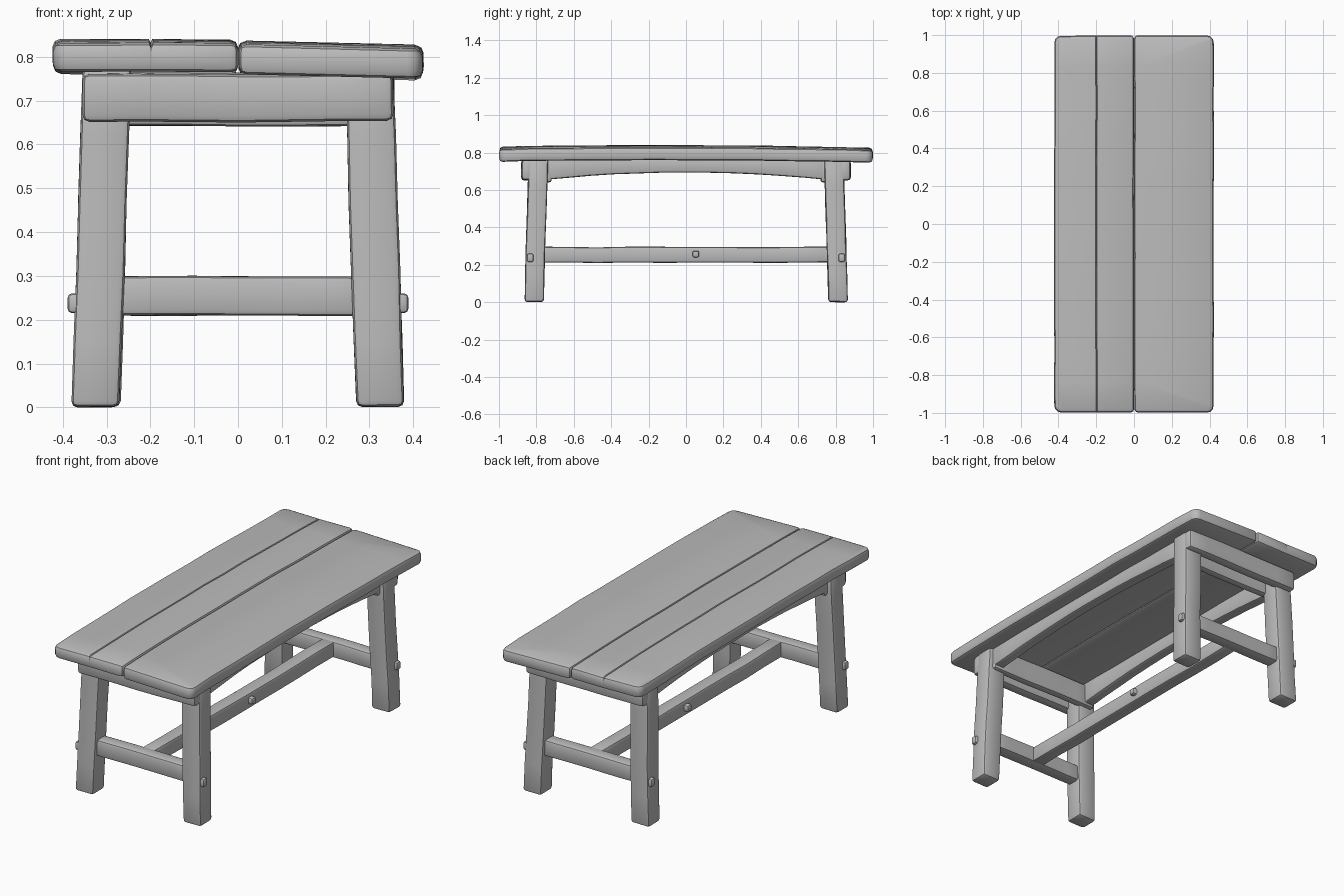
import bpy, bmesh
from mathutils import Vector, noise

cube = bpy.data.objects.get("Cube")
if cube:
    bpy.data.objects.remove(cube, do_unlink=True)

# One plain grey for the whole bench
GREY = (0.5, 0.5, 0.5, 1)
mat = bpy.data.materials.new("worn grey")
mat.use_nodes = True
mat.diffuse_color = GREY
mat.node_tree.nodes["Principled BSDF"].inputs["Base Color"].default_value = GREY


def slice_at(bm, axis, value):
    normal = Vector((0, 0, 0))
    normal[axis] = 1
    bmesh.ops.bisect_plane(bm, geom=bm.verts[:] + bm.edges[:] + bm.faces[:],
                           plane_co=normal * value, plane_no=normal)


def timber(name, low, high, bevel=0.012, axis=1, cuts=6, corner_x=0, crack=None, warp=None, rough=0.004):
    """Hewn beam between two corners, sliced along an axis and bent by warp."""
    low, high = Vector(low), Vector(high)
    bm = bmesh.new()
    bmesh.ops.create_cube(bm, size=1)
    for v in bm.verts:
        v.co = (low + high) / 2 + v.co * (high - low)
    # Rounded outer corners in plan
    if corner_x:
        ends = [e for e in bm.edges if all(abs(v.co.x - corner_x) < 0.001 for v in e.verts)
                and abs(e.verts[0].co.y - e.verts[1].co.y) < 0.001]
        bmesh.ops.bevel(bm, geom=ends, offset=0.035, segments=3, profile=0.5, affect='EDGES')
    sharp = [e for e in bm.edges if e.calc_face_angle(0) > 0.8 or
             (corner_x and abs(e.verts[0].co.z - e.verts[1].co.z) < 0.001)]
    bmesh.ops.bevel(bm, geom=sharp, offset=bevel, segments=2, profile=0.5, affect='EDGES')
    for i in range(1, cuts):
        slice_at(bm, axis, low[axis] + (high[axis] - low[axis]) * i / cuts)
    # Split in the board surface
    if crack is not None:
        for x in (crack - 0.004, crack, crack + 0.004):
            slice_at(bm, 0, x)
        for v in bm.verts:
            if abs(v.co.x - crack) < 0.001 and v.co.z > high.z - 0.01:
                v.co.z -= 0.008
    for v in bm.verts:
        if warp:
            v.co = warp(v.co.copy())
        v.co += noise.noise_vector(v.co * 4) * rough
    bmesh.ops.recalc_face_normals(bm, faces=bm.faces)
    mesh = bpy.data.meshes.new(name)
    bm.to_mesh(mesh)
    bm.free()
    mesh.materials.append(mat)
    ob = bpy.data.objects.new(name, mesh)
    bpy.context.collection.objects.link(ob)
    bpy.ops.object.select_all(action='DESELECT')
    ob.select_set(True)
    bpy.context.view_layer.objects.active = ob
    bpy.ops.object.shade_smooth_by_angle(angle=0.6)
    return ob


# Seat planks, slightly bowed along their length
def bow(p):
    p.z += 0.012 * (1 - p.y * p.y) - 0.003 * p.y
    return p


def sag(p):
    p = bow(p)
    p.z -= 0.025 * p.x
    return p


timber("left_plank", (-0.422, -0.998, 0.762), (0.0, 0.998, 0.828), 0.018,
       cuts=12, corner_x=-0.422, crack=-0.2, warp=bow)
timber("right_plank", (0.001, -0.998, 0.758), (0.422, 0.998, 0.826), 0.018,
       cuts=12, corner_x=0.422, warp=sag)


# Side aprons with an arched lower edge
def arch(p):
    if p.z < 0.70:
        p.z += 0.04 * (1 - (p.y / 0.75) ** 2)
    return p


for sx, side in ((-1, "right"), (1, "left")):
    xs = sorted((sx * 0.275, sx * 0.335))
    timber(side + "_apron", (xs[0], -0.76, 0.655), (xs[1], 0.76, 0.775),
           cuts=12, warp=arch, rough=0.003)

for sy, end in ((-1, "front"), (1, "back")):
    # Rails clasping the legs from both sides
    def span(a, b, sy=sy):
        return sorted((sy * a, sy * b))

    a, b = span(0.82, 0.88)
    timber(end + "_outer_rail", (-0.355, a, 0.652), (0.355, b, 0.76), 0.016, axis=0)
    a, b = span(0.72, 0.765)
    timber(end + "_inner_rail", (-0.335, a, 0.642), (0.335, b, 0.765), axis=0)
    # Low cross stretcher
    a, b = span(0.765, 0.84)
    timber(end + "_stretcher", (-0.3, a, 0.21), (0.3, b, 0.298), axis=0)

    for sx, side in ((-1, "right"), (1, "left")):
        # Legs splay outward toward the floor
        def splay(p, sx=sx, sy=sy):
            drop = 1 - p.z / 0.77
            p.x += sx * 0.025 * drop
            p.y += sy * 0.023 * drop
            return p

        xs = sorted((sx * 0.245, sx * 0.355))
        a, b = span(0.738, 0.842)
        timber("%s_%s_leg" % (end, side), (xs[0], a, 0.002), (xs[1], b, 0.775), 0.014,
               axis=2, cuts=5, warp=splay)
        # Peg on the outside of each leg
        xs = sorted((sx * 0.34, sx * 0.389))
        a, b = span(0.815, 0.85)
        timber("%s_%s_peg" % (end, side), (xs[0], a, 0.215), (xs[1], b, 0.26), 0.01, cuts=1, rough=0)

# Long centre stretcher with its peg
timber("centre_stretcher", (-0.038, -0.79, 0.212), (0.038, 0.79, 0.296), cuts=10)
timber("centre_peg", (-0.062, 0.035, 0.24), (0.062, 0.07, 0.275), 0.009, cuts=1, rough=0)
